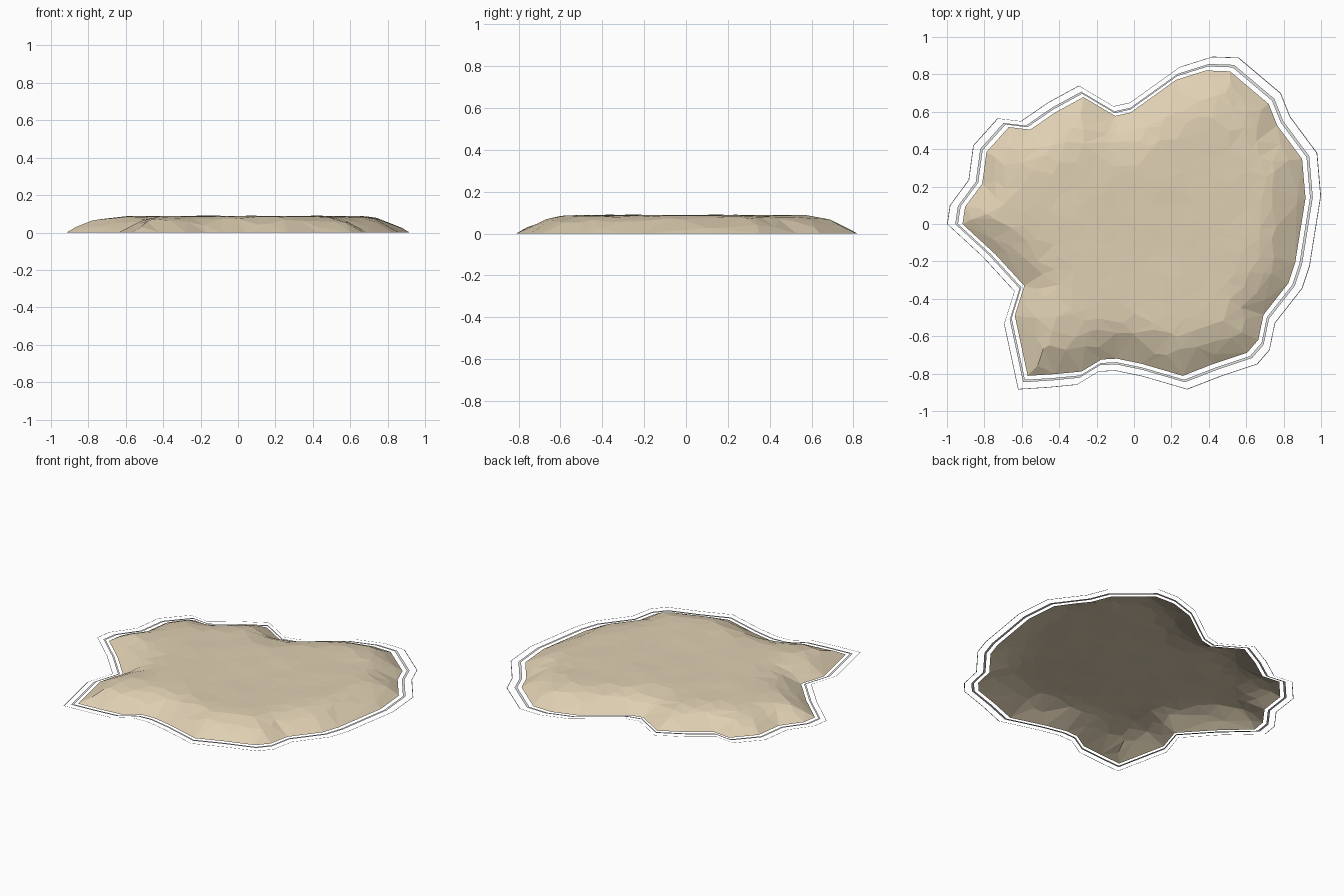
import bpy, bmesh, random
from mathutils import Vector, noise
from mathutils.geometry import delaunay_2d_cdt, intersect_point_line

if "Cube" in bpy.data.objects:
    bpy.data.objects.remove(bpy.data.objects["Cube"])

random.seed(4)

# Coastline of the outermost shore line, clockwise from the north
COAST = [(.42, .895), (.56, .89), (.785, .70), (.835, .575), (.98, .38), (1, .15),
         (.94, -.225), (.90, -.345), (.755, -.53), (.725, -.675), (.66, -.75),
         (.465, -.815), (.285, -.885), (.045, -.815), (-.10, -.785), (-.19, -.79),
         (-.305, -.86), (-.46, -.875), (-.62, -.885), (-.695, -.535), (-.64, -.36),
         (-.81, -.175), (-1, 0), (-.985, .10), (-.885, .235), (-.86, .42),
         (-.73, .565), (-.605, .55), (-.46, .65), (-.295, .74), (-.11, .63),
         (-.02, .65), (.245, .84)]
COAST = [Vector(p) for p in reversed(COAST)]
N = len(COAST)


def material(name, color):
    m = bpy.data.materials.new(name)
    m.diffuse_color = (*color, 1)
    m.use_nodes = True
    m.node_tree.nodes["Principled BSDF"].inputs["Base Color"].default_value = m.diffuse_color
    return m


def add_object(name, verts, faces, mat):
    me = bpy.data.meshes.new(name)
    me.from_pydata(verts, [], faces)
    bm = bmesh.new()
    bm.from_mesh(me)
    for f in bm.faces:
        f.normal_update()
        if f.normal.z < 0:
            f.normal_flip()
    bm.to_mesh(me)
    bm.free()
    me.materials.append(mat)
    ob = bpy.data.objects.new(name, me)
    bpy.context.collection.objects.link(ob)
    return ob


def inside(p, poly):
    hit = False
    for i in range(len(poly)):
        a, b = poly[i - 1], poly[i]
        if (a.y > p.y) != (b.y > p.y) and p.x < (b.x - a.x) * (p.y - a.y) / (b.y - a.y) + a.x:
            hit = not hit
    return hit


def shore_distance(p, poly):
    best = 9.0
    for i in range(len(poly)):
        a, b = poly[i - 1], poly[i]
        q, t = intersect_point_line(p.to_3d(), a.to_3d(), b.to_3d())
        q = a.lerp(b, min(1, max(0, t)))
        best = min(best, (q - p).length)
    return best


sand = material("sand", (0.74, 0.63, 0.45))
foam = material("white_foam", (0.95, 0.95, 0.96))

# Sand island: open low-poly shell rising from the shore to a bumpy plateau
shore = [p * 0.917 for p in COAST]
points = list(shore)
STEP = 0.085
for i in range(-12, 13):
    for j in range(-12, 13):
        p = Vector((i + random.uniform(-.38, .38), j + random.uniform(-.38, .38))) * STEP
        if inside(p, shore) and shore_distance(p, shore) > 0.04:
            points.append(p)
flat, _, faces, *_ = delaunay_2d_cdt(points, [], [list(range(N))], 1, 1e-5)
verts = []
for p in flat:
    d = shore_distance(p, shore)
    bump = noise.noise(Vector((p.x * 5, p.y * 5, 0.3))) * 0.005
    rise = 1 - (1 - min(d / 0.25, 1)) ** 2
    verts.append((p.x, p.y, (0.087 + bump) * rise if d > 1e-4 else 0))
add_object("sand_island", verts, faces, sand)


# Thin flat foam lines that repeat the coastline in the water
def foam_line(name, inner, outer):
    v = [(*(p * s), 0) for s in (inner, outer) for p in COAST]
    f = [(i, (i + 1) % N, N + (i + 1) % N, N + i) for i in range(N)]
    add_object(name, v, f, foam)


foam_line("inner_foam_line", 0.941, 0.956)
foam_line("outer_foam_line", 0.996, 1.0)
